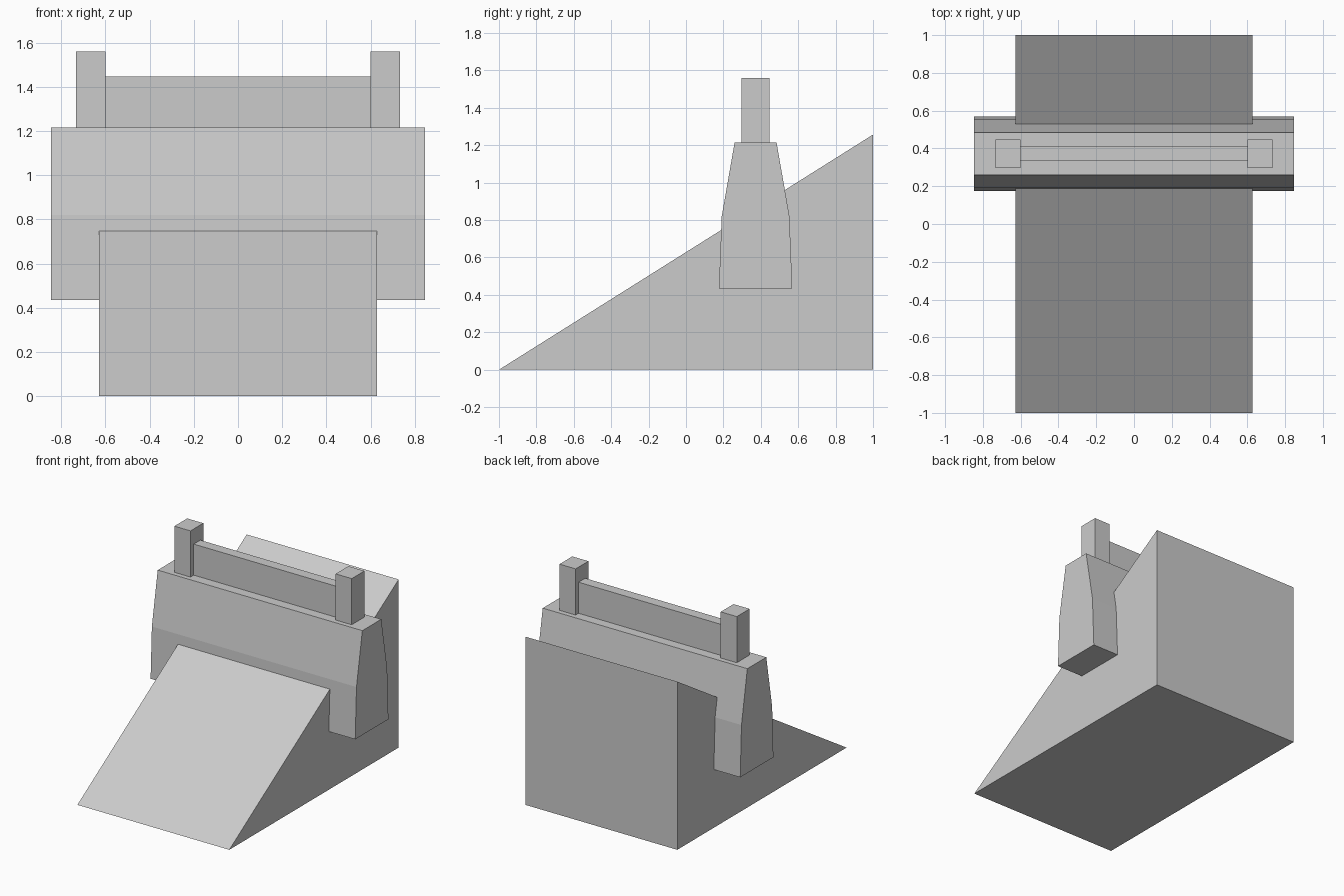
import bpy, bmesh

if "Cube" in bpy.data.objects:
    bpy.data.objects.remove(bpy.data.objects["Cube"])


def extrude_x(name, profile, x0, x1):
    """Closed prism from a (y, z) profile, extruded along x."""
    bm = bmesh.new()
    face = bm.faces.new([bm.verts.new((x0, y, z)) for y, z in profile])
    ext = bmesh.ops.extrude_face_region(bm, geom=[face], use_keep_orig=True)
    verts = [g for g in ext["geom"] if isinstance(g, bmesh.types.BMVert)]
    bmesh.ops.translate(bm, verts=verts, vec=(x1 - x0, 0, 0))
    bmesh.ops.recalc_face_normals(bm, faces=bm.faces)
    mesh = bpy.data.meshes.new(name)
    bm.to_mesh(mesh)
    bm.free()
    obj = bpy.data.objects.new(name, mesh)
    bpy.context.collection.objects.link(obj)
    return obj


def rect(y0, y1, z0, z1):
    return [(y0, z0), (y1, z0), (y1, z1), (y0, z1)]


# Sloping wedge base
extrude_x("ramp", [(-1, 0), (1, 0), (1, 1.257)], -0.628, 0.628)

# Tapered wall straddling the ramp
half = [(0.196, 0.435), (0.181, 0.82), (0.112, 1.215)]
yc = 0.372
wall = [(yc + d, z) for d, z in half] + [(yc - d, z) for d, z in reversed(half)]
extrude_x("wall", wall, -0.846, 0.846)

# Posts at both ends of the wall top
for side, x0, x1 in (("left", -0.733, -0.6), ("right", 0.6, 0.733)):
    extrude_x(side + "_post", rect(0.296, 0.447, 1.215, 1.56), x0, x1)

# Thin panel between the posts
extrude_x("rail", rect(0.334, 0.412, 1.215, 1.447), -0.6, 0.6)
